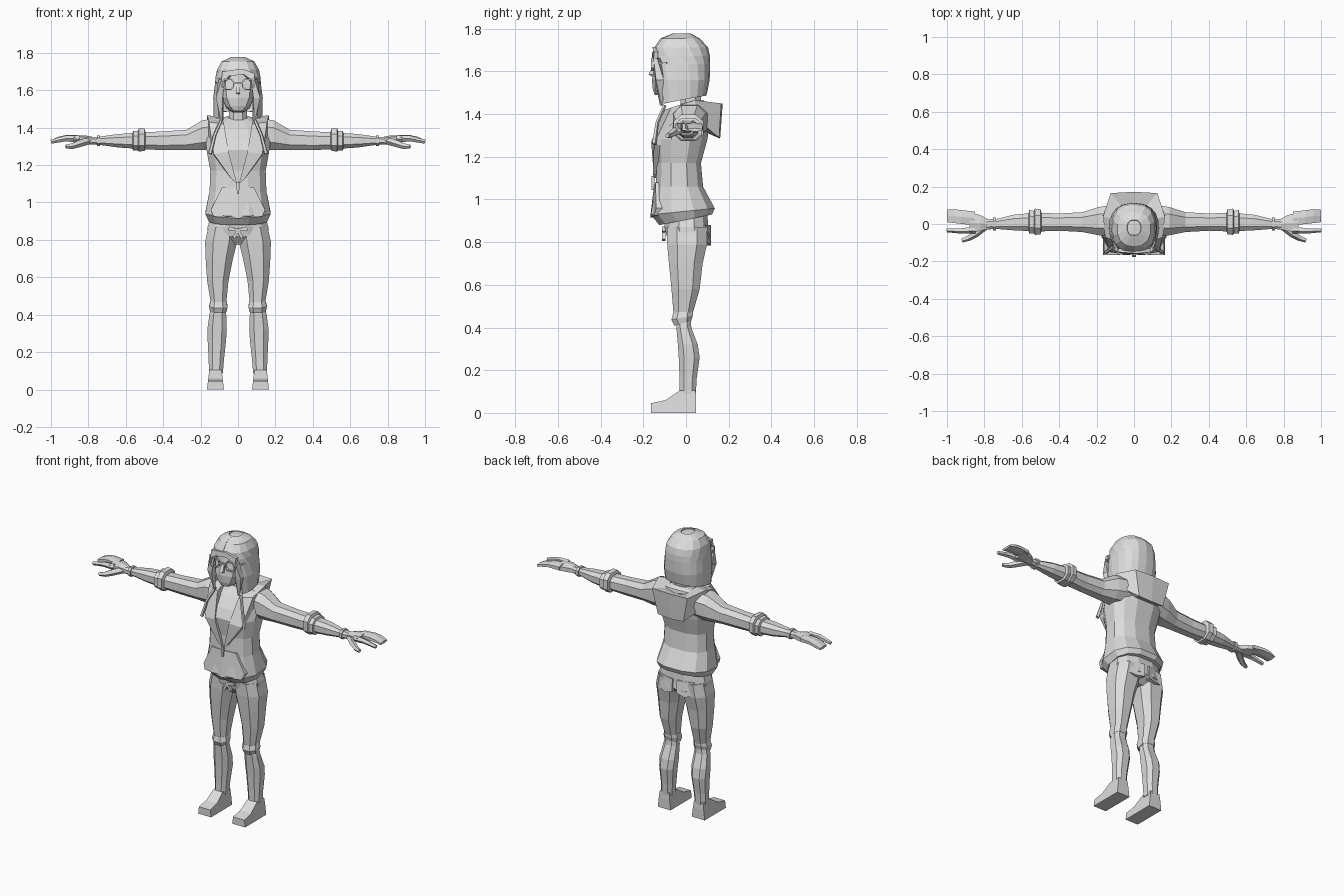
import bpy, bmesh, math
from mathutils import Vector

grey = bpy.data.materials.new("light grey")
grey.diffuse_color = (0.72, 0.72, 0.72, 1)


def loft(name, rings, closed=True, cap=True, mirror=False, solid=0):
    """Skin a list of equal-length point rings with flat faces."""
    bm = bmesh.new()
    rows = [[bm.verts.new(p) for p in r] for r in rings]
    n = len(rows[0])
    for a, b in zip(rows, rows[1:]):
        for i in range(n if closed else n - 1):
            j = (i + 1) % n
            bm.faces.new((a[i], a[j], b[j], b[i]))
    if cap:
        bm.faces.new(rows[0])
        bm.faces.new(rows[-1])
    bmesh.ops.recalc_face_normals(bm, faces=bm.faces)
    me = bpy.data.meshes.new(name)
    bm.to_mesh(me)
    bm.free()
    me.materials.append(grey)
    ob = bpy.data.objects.new(name, me)
    bpy.context.collection.objects.link(ob)
    if solid:
        m = ob.modifiers.new("thickness", 'SOLIDIFY')
        m.thickness, m.offset = solid, 0
    if mirror:
        ob.modifiers.new("mirror", 'MIRROR').use_clip = True
    return ob


def oval(n, p=0.8):
    """Unit rounded polygon, first point near angle zero."""
    k = math.cos(math.pi / n)
    for i in range(n):
        a = math.tau * (i + 0.5) / n
        c, s = math.cos(a) / k, math.sin(a) / k
        yield math.copysign(abs(c) ** p, c), math.copysign(abs(s) ** p, s)


def upright(rows, n=12, cx=0.0):
    """Rings stacked in z from (z, x centre, half width, y front, y back, slope)."""
    out = []
    for z, cx, rx, yf, yb, t in rows:
        ring = []
        for c, s in oval(n):
            y = (yf + yb) / 2 + s * (yb - yf) / 2
            ring.append((cx + rx * c, y, z + t * y))
        out.append(ring)
    return out


def sideways(rows, n=8):
    """Rings stacked in x from (x, y, z, half depth, half height)."""
    return [[(x, y + ry * c, z + rz * s) for c, s in oval(n)] for x, y, z, ry, rz in rows]


def tube(name, pts, radii, n=5, mirror=True):
    pts = [Vector(p) for p in pts]
    rings = []
    for i, p in enumerate(pts):
        d = pts[min(i + 1, len(pts) - 1)] - pts[max(i - 1, 0)]
        q = d.to_track_quat('Z', 'Y')
        rings.append([p + q @ Vector((c * radii[i], s * radii[i], 0)) for c, s in oval(n, 1)])
    return loft(name, rings, mirror=mirror)


def plate(name, pts, depth, mirror=True):
    """Flat polygon thickened along y."""
    return loft(name, [pts, [(x, y + depth, z) for x, y, z in pts]], mirror=mirror)


# hoodie body
loft("hoodie_body", upright([
    (0.905, 0, 0.155, -0.125, 0.122, 0.2), (0.945, 0, 0.175, -0.165, 0.135, 0.1),
    (1.06, 0, 0.152, -0.142, 0.08, 0), (1.17, 0, 0.148, -0.137, 0.07, 0),
    (1.28, 0, 0.168, -0.152, 0.1, 0), (1.36, 0, 0.175, -0.125, 0.115, 0.2),
    (1.42, 0, 0.14, -0.075, 0.10, 0.3), (1.45, 0, 0.06, -0.02, 0.08, 0.2)]))

# hood lying on the shoulders, running down the chest as lapels
loft("hood", [
    [(.005, -.15, 1.10), (.03, -.155, 1.12), (.03, -.12, 1.12), (.005, -.12, 1.10)],
    [(.05, -.163, 1.27), (.13, -.15, 1.26), (.13, -.10, 1.25), (.05, -.12, 1.27)],
    [(.075, -.10, 1.42), (.155, -.07, 1.43), (.16, -.05, 1.36), (.07, -.06, 1.38)],
    [(.085, .02, 1.46), (.165, .04, 1.465), (.165, .07, 1.36), (.07, .04, 1.40)],
    [(.07, .10, 1.44), (.125, .165, 1.45), (.09, .155, 1.29), (.06, .08, 1.32)],
    [(0, .11, 1.43), (0, .172, 1.45), (0, .16, 1.285), (0, .08, 1.32)]], mirror=True)
tube("hood_string", [(.09, -.10, 1.44), (.125, -.135, 1.36), (.15, -.15, 1.26)],
     [.007, .007, .009])

# front pocket and zip pull
plate("pocket", [(0, -.148, 1.08), (.085, -.143, 1.08), (.145, -.14, .96),
                 (.13, -.15, .925), (0, -.168, .915)], 0.03)
plate("zip_pull", [(-.008, -.162, 1.11), (.008, -.162, 1.11), (.006, -.162, 1.045),
                   (-.006, -.162, 1.045)], 0.015, mirror=False)

# sleeves, rolled cuffs, forearms and wristbands
loft("sleeve", sideways([
    (.10, .02, 1.37, .085, .08), (.19, .015, 1.36, .075, .08), (.275, .01, 1.335, .053, .054),
    (.40, .01, 1.33, .046, .05), (.51, .01, 1.33, .05, .045)]), mirror=True)
loft("rolled_cuff", sideways([
    (.495, .01, 1.335, .05, .045), (.50, .012, 1.335, .068, .06), (.53, .012, 1.335, .07, .062),
    (.535, .01, 1.33, .06, .052), (.56, .012, 1.33, .062, .052), (.565, .01, 1.33, .04, .04)]),
    mirror=True)
loft("forearm", sideways([
    (.55, .01, 1.33, .048, .042), (.64, .008, 1.33, .042, .036), (.74, 0, 1.33, .026, .022),
    (.79, -.002, 1.33, .028, .02)]), mirror=True)
loft("wristband", sideways([(.738, 0, 1.33, .034, .029), (.755, 0, 1.33, .034, .029)]), mirror=True)

# hands: palm, grouped fingers, index finger and thumb
loft("palm", sideways([
    (.78, -.002, 1.33, .026, .019), (.82, .005, 1.337, .042, .02),
    (.88, .008, 1.34, .055, .017)], 6), mirror=True)
loft("grouped_fingers", sideways([
    (.85, .03, 1.342, .036, .016), (.92, .037, 1.345, .037, .014), (.96, .042, 1.338, .037, .012),
    (1.0, .043, 1.326, .033, .007)], 6), mirror=True)
tube("index_finger", [(.85, -.03, 1.34), (.92, -.036, 1.342), (1.0, -.033, 1.325)],
     [.017, .013, .009], mirror=True)
tube("thumb", [(.80, -.015, 1.33), (.85, -.055, 1.315), (.885, -.075, 1.302), (.92, -.088, 1.298)],
     [.017, .016, .013, .009], mirror=True)

# trousers: hips, thighs, frayed knee hems
loft("hips", upright([
    (.93, 0, .145, -.10, .10, 0), (.87, 0, .162, -.10, .105, 0), (.82, 0, .165, -.088, .112, 0),
    (.775, 0, .10, -.05, .06, 0)]))
loft("thigh", upright([
    (.87, .08, .078, -.09, .10, 0), (.79, .09, .086, -.088, .098, 0), (.70, .10, .073, -.08, .078, 0),
    (.58, .108, .057, -.068, .064, 0), (.46, .104, .041, -.058, .03, 0),
    (.425, .105, .044, -.055, .022, 0)], 8), mirror=True)
loft("knee_hem", upright([
    (.475, .104, .043, -.06, .032, .1), (.45, .105, .049, -.068, .032, .2),
    (.425, .105, .044, -.055, .025, .3)], 8), mirror=True)
plate("seat_pocket", [(.015, .117, .88), (.12, .09, .88), (.125, .095, .80), (.07, .118, .785),
                      (.015, .118, .80)], -.03)

# waist drawstring bow
for s in (-1, 1):
    tube("waist_bow", [(0, -.104, .852), (s * .05, -.102, .862)], [.007, .011], 4, False)
    tube("waist_string", [(0, -.104, .852), (s * .022, -.104, .81)], [.007, .008], 4, False)

# lower legs and shoes
loft("lower_leg", upright([
    (.46, .104, .036, -.045, .02, 0), (.40, .108, .045, -.045, .025, 0),
    (.32, .112, .052, -.038, .055, 0), (.26, .113, .049, -.034, .064, 0),
    (.16, .116, .041, -.03, .05, 0), (.085, .118, .037, -.03, .046, 0)], 8), mirror=True)
shoe = [(-.165, 0), (.048, 0), (.048, .06), (.045, .105), (-.03, .105), (-.095, .06), (-.165, .045)]
loft("shoe", [[(x + s * z * .12, y, z) for y, z in shoe] for x, s in ((.075, 1), (.166, -1))],
     mirror=True)

# neck and face
loft("neck", upright([(1.37, 0, .06, -.04, .08, 0), (1.44, 0, .048, -.025, .07, 0),
                      (1.55, 0, .048, -.03, .07, 0)], 8))
loft("face", upright([
    (1.475, 0, .032, -.145, -.05, -.1), (1.50, 0, .062, -.152, .01, -.1),
    (1.56, 0, .088, -.155, .06, 0), (1.63, 0, .098, -.145, .08, 0),
    (1.70, 0, .10, -.135, .08, 0), (1.745, 0, .07, -.10, .05, 0)], 10))
tube("nose", [(0, -.14, 1.63), (0, -.164, 1.585), (0, -.145, 1.575)], [.008, .012, .006], 4, False)

# hair: rows of (z, half width, y front, y back, slope, opening angle at the face)
rows = []
for z, rx, yf, yb, t, gap in (
        (1.772, .035, -.06, .02, 0, 0), (1.75, .085, -.115, .06, 0, 0),
        (1.71, .108, -.143, .098, 0, 0), (1.672, .114, -.15, .106, 0, 18),
        (1.635, .118, -.15, .107, 0, 38), (1.56, .127, -.148, .105, 0, 46),
        (1.47, .124, -.135, .09, .2, 50)):
    row = []
    for i in range(15):
        a = math.radians(gap + (360 - 2 * gap) * i / 14)
        x = rx * math.copysign(abs(math.sin(a)) ** .8, math.sin(a))
        c = -math.copysign(abs(math.cos(a)) ** .8, math.cos(a))
        y = (yf + yb) / 2 + c * (yb - yf) / 2
        row.append((x, y, z + t * y))
    rows.append(row)
loft("hair", rows, closed=False, cap=False, solid=.012)
loft("hair_crown", [rows[0][:-1], [(x * .3, y * .3 - .015, 1.774) for x, y, z in rows[0][:-1]]])
# swept fringe and front locks
plate("fringe", [(-.085, -.15, 1.70), (.02, -.158, 1.715), (.09, -.15, 1.69), (.085, -.152, 1.645),
                 (.03, -.16, 1.685), (-.05, -.16, 1.675), (-.09, -.152, 1.63)], .02, False)
tube("front_lock", [(.088, -.135, 1.66), (.098, -.125, 1.56), (.085, -.115, 1.44)],
     [.012, .018, .005], 4)

# glasses
lens = [(.055 + x * .034, z * .03) for x, z in oval(8, .7)]
loft("glasses_frame", [[(.055 + (x - .055) * k, y, 1.632 + z * k) for x, z in lens]
                       for k, y in ((1, -.164), (1, -.15), (.8, -.15), (.8, -.164), (1, -.164))],
     cap=False, mirror=True)
tube("glasses_bridge", [(-.022, -.16, 1.638), (.022, -.16, 1.638)], [.005, .005], 4, False)
tube("glasses_arm", [(.088, -.157, 1.64), (.112, -.09, 1.64)], [.005, .005], 4)
